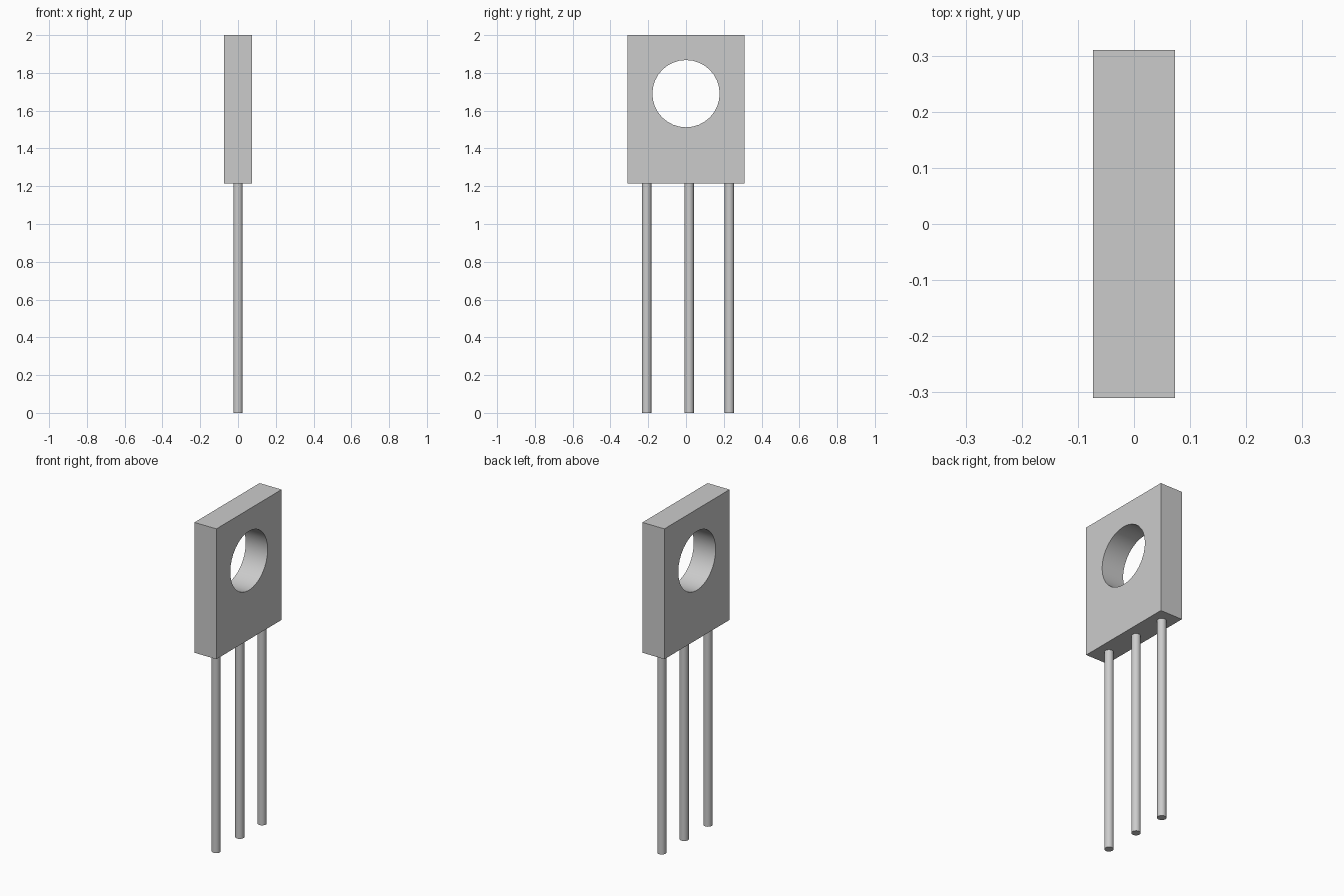
import bpy, math

if "Cube" in bpy.data.objects:
    bpy.data.objects.remove(bpy.data.objects["Cube"])

BODY_BOTTOM, TOP = 1.215, 2.0
HALF_X, HALF_Y = 0.073, 0.31


def cylinder(name, radius, depth, location, sides, rotation=(0, 0, 0)):
    bpy.ops.mesh.primitive_cylinder_add(vertices=sides, radius=radius, depth=depth,
                                        location=location, rotation=rotation)
    obj = bpy.context.object
    obj.name = name
    bpy.ops.object.shade_smooth_by_angle(angle=math.radians(35))
    return obj


# Flat package body
bpy.ops.mesh.primitive_cube_add(size=1, location=(0, 0, (BODY_BOTTOM + TOP) / 2))
body = bpy.context.object
body.name = "package_body"
body.scale = (2 * HALF_X, 2 * HALF_Y, TOP - BODY_BOTTOM)
bpy.ops.object.transform_apply(location=False, rotation=False, scale=True)

# Round mounting hole through the body
cutter = cylinder("hole_cutter", 0.178, 0.5, (0, 0, 1.69), 32, (0, math.pi / 2, 0))
hole = body.modifiers.new("mounting_hole", 'BOOLEAN')
hole.operation = 'DIFFERENCE'
hole.solver = 'EXACT'
hole.object = cutter
bpy.context.view_layer.objects.active = body
bpy.ops.object.modifier_apply(modifier=hole.name)
bpy.data.objects.remove(cutter, do_unlink=True)
bpy.ops.object.select_all(action='DESELECT')
body.select_set(True)
bpy.ops.object.shade_smooth_by_angle(angle=math.radians(35))

# Three wire leads, slightly off-centre as a group
for name, y in (("left_lead", -0.208), ("middle_lead", 0.017), ("right_lead", 0.23)):
    cylinder(name, 0.025, BODY_BOTTOM, (0, y, BODY_BOTTOM / 2), 24)
